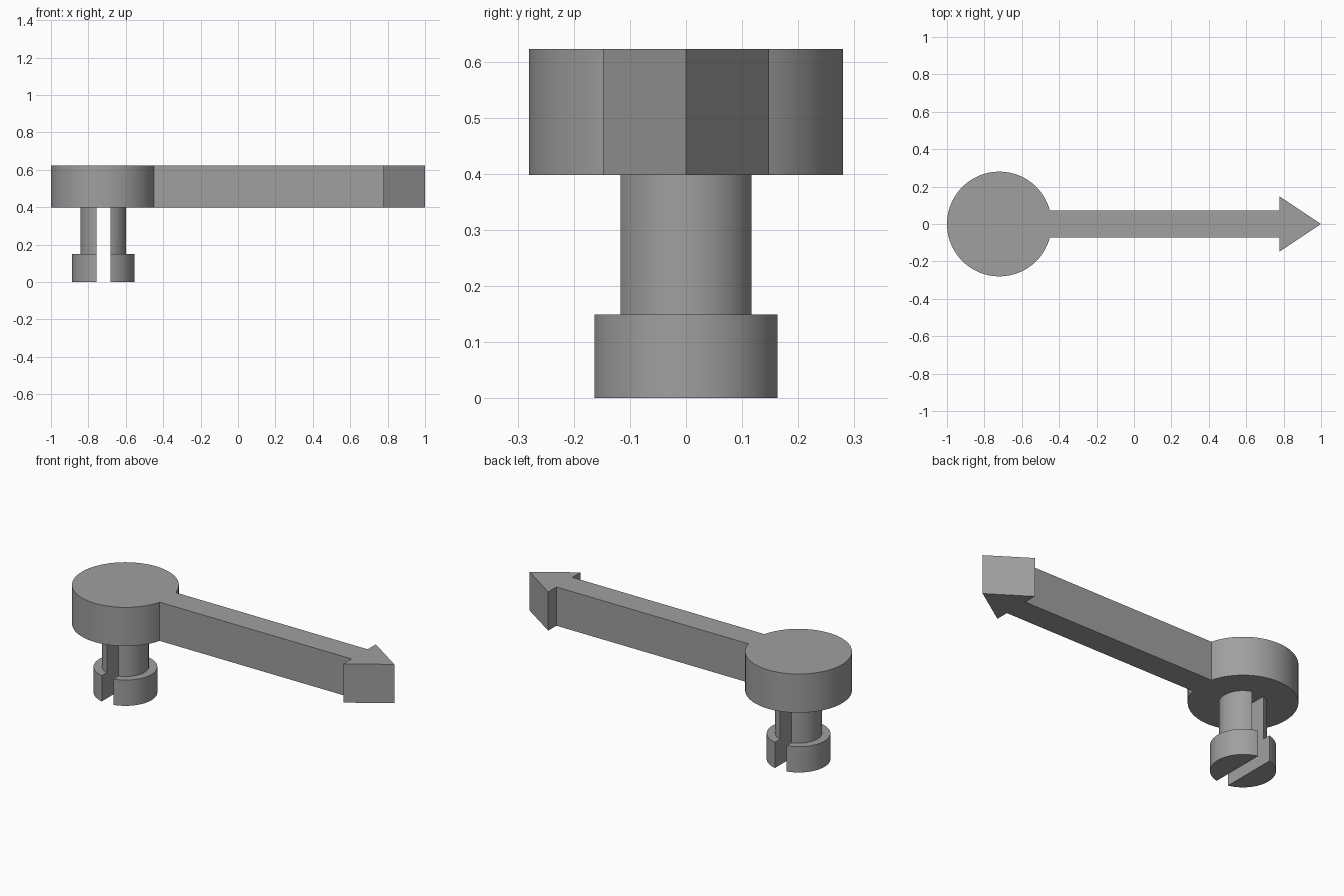
import bpy, bmesh, math

if "Cube" in bpy.data.objects:
    bpy.data.objects.remove(bpy.data.objects["Cube"])

CX = -0.72            # axis of the round head and split pin
Z0, Z1 = 0.398, 0.622  # underside and top of the pointer

grey = bpy.data.materials.new("mid_grey")
grey.diffuse_color = (0.35, 0.35, 0.35, 1)
grey.use_nodes = True
grey.node_tree.nodes["Principled BSDF"].inputs["Base Color"].default_value = grey.diffuse_color


def arc(r, a0, a1, n):
    return [(r * math.cos(a0 + (a1 - a0) * i / n),
             r * math.sin(a0 + (a1 - a0) * i / n)) for i in range(n + 1)]


def loft(name, rings):
    """Skin a stack of (outline, z) rings with equal point counts, capped at both ends."""
    bm = bmesh.new()
    loops = [[bm.verts.new((x, y, z)) for x, y in pts] for pts, z in rings]
    n = len(loops[0])
    for low, high in zip(loops, loops[1:]):
        for i in range(n):
            j = (i + 1) % n
            bm.faces.new((low[i], low[j], high[j], high[i]))
    bm.faces.new(loops[0][::-1])
    bm.faces.new(loops[-1])
    bmesh.ops.recalc_face_normals(bm, faces=bm.faces)
    for f in bm.faces:
        f.smooth = True
    me = bpy.data.meshes.new(name)
    bm.to_mesh(me)
    bm.free()
    me.set_sharp_from_angle(angle=math.radians(30))
    me.materials.append(grey)
    ob = bpy.data.objects.new(name, me)
    bpy.context.collection.objects.link(ob)
    return ob


# Pointer: round head, straight arm and arrow tip in one outline
a = math.asin(0.073 / 0.28)
head = [(CX + x, y) for x, y in arc(0.28, a, 2 * math.pi - a, 72)]
tip = [(0.778, -0.073), (0.778, -0.148), (1.0, 0.0), (0.778, 0.148), (0.778, 0.073)]
loft("pointer", [(head + tip, Z0), (head + tip, Z1)])

# Split pin: two mirrored halves, each a wide foot under a narrower stem
SLOT = 0.0375


def half(r, side):
    b = math.acos(SLOT / r)
    return [(CX + side * x, y) for x, y in arc(r, -b, b, 32)]


for name, side in (("pin_half_left", -1), ("pin_half_right", 1)):
    foot, stem = half(0.167, side), half(0.1225, side)
    loft(name, [(foot, 0.0), (foot, 0.149), (stem, 0.149), (stem, Z0)])
